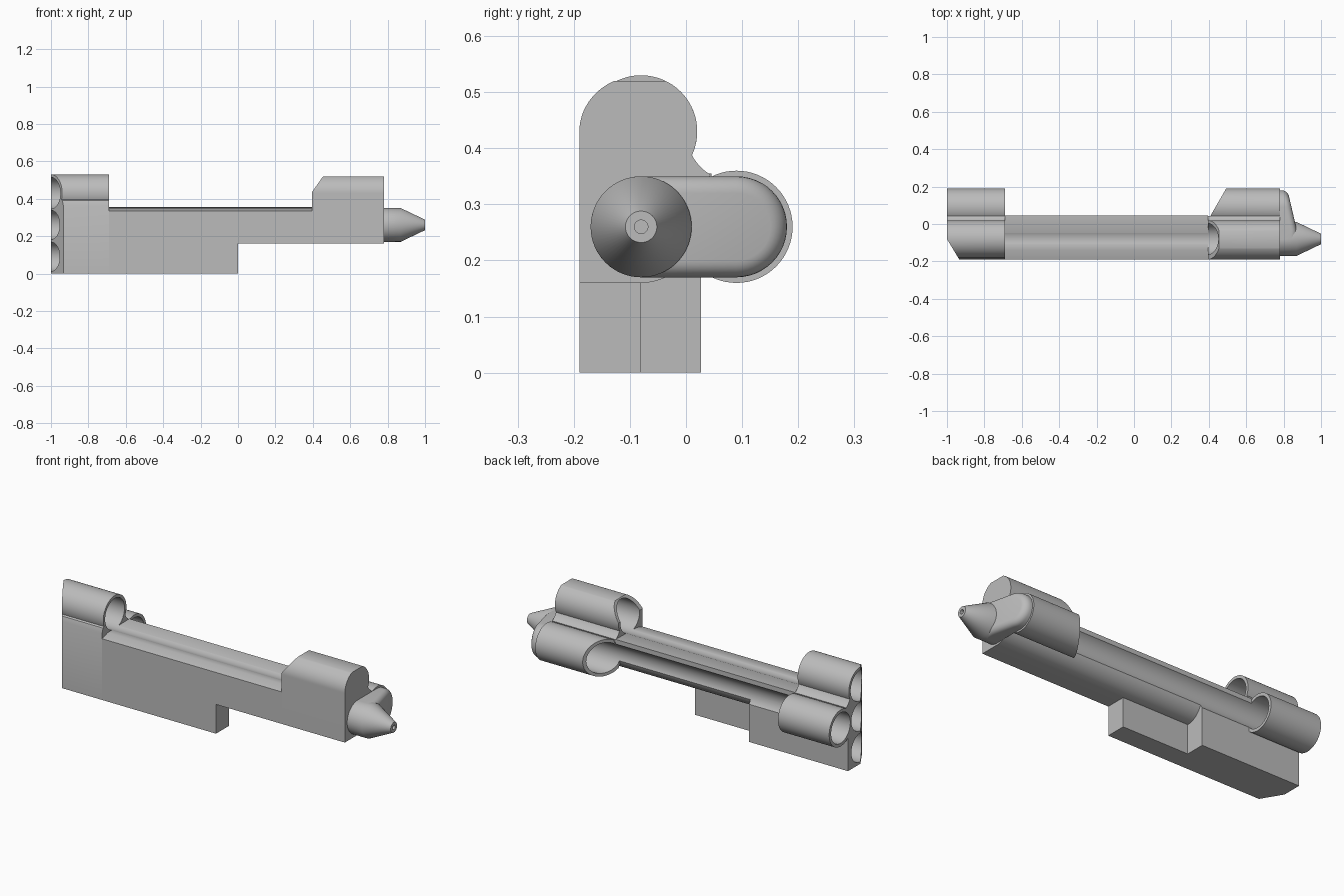
import bpy, bmesh, math
from mathutils import Vector

cube = bpy.data.objects.get("Cube")
if cube:
    bpy.data.objects.remove(cube, do_unlink=True)

grey = bpy.data.materials.new("plain_grey")
grey.use_nodes = True
grey.diffuse_color = (0.5, 0.5, 0.5, 1)
grey.node_tree.nodes["Principled BSDF"].inputs["Base Color"].default_value = grey.diffuse_color

# Barrel axes as (y, z)
TOP, MID, LOW, SIDE = (-0.08, 0.43), (-0.08, 0.26), (-0.08, 0.09), (0.09, 0.26)
FRONT = -0.19
R, BORE = 0.1, 0.08


def arc(centre, r, a0, a1, n=24, ry=None):
    """Points on an arc, in degrees, in the y-z plane."""
    pts = []
    for i in range(n + 1):
        a = math.radians(a0 + (a1 - a0) * i / n)
        pts.append((centre[0] + (ry or r) * math.cos(a), centre[1] + r * math.sin(a)))
    return pts


def circle(centre, r, n=64):
    return arc(centre, r, 0, 360 - 360 / n, n - 1)


def finish(name, bm):
    bmesh.ops.recalc_face_normals(bm, faces=bm.faces)
    me = bpy.data.meshes.new(name)
    bm.to_mesh(me)
    bm.free()
    me.materials.append(grey)
    ob = bpy.data.objects.new(name, me)
    bpy.context.scene.collection.objects.link(ob)
    return ob


def prism_mesh(profile, x0, x1, cuts=()):
    """Extrude a y-z profile along x, then trim it by planes (point, outward normal)."""
    bm = bmesh.new()
    face = bm.faces.new([bm.verts.new((x0, y, z)) for y, z in profile])
    new = bmesh.ops.extrude_face_region(bm, geom=[face])["geom"]
    bmesh.ops.translate(bm, vec=(x1 - x0, 0, 0),
                        verts=[v for v in new if isinstance(v, bmesh.types.BMVert)])
    bmesh.ops.recalc_face_normals(bm, faces=bm.faces)
    for co, no in cuts:
        res = bmesh.ops.bisect_plane(bm, geom=bm.verts[:] + bm.edges[:] + bm.faces[:],
                                     plane_co=co, plane_no=no, clear_outer=True)
        edges = [e for e in res["geom_cut"] if isinstance(e, bmesh.types.BMEdge)]
        bmesh.ops.holes_fill(bm, edges=[e for e in edges if e.is_boundary], sides=0)
    return bm


def prism(name, profile, x0, x1, cuts=()):
    return finish(name, prism_mesh(profile, x0, x1, cuts))


# Bores and the grooves that continue them along the body
cutters = {
    "top": prism("top_bore", circle(TOP, BORE + 0.004), -1.1, 0.7),
    "mid": prism("middle_bore", circle(MID, BORE - 0.002), -1.1, 0.3),
    "low": prism("lower_bore", circle(LOW, BORE - 0.002), -1.1, -0.45),
    "side": prism("side_bore", circle(SIDE, BORE + 0.003), -1.1, 0.7),
}
for c in cutters.values():
    c.hide_render = True


def bore(ob, *names):
    for n in names:
        m = ob.modifiers.new(n, "BOOLEAN")
        m.operation, m.solver, m.object = "DIFFERENCE", "EXACT", cutters[n]
    return ob


# Shared outline pieces
web = arc((0.09, 0.43), 0.09, 239, 207, 8)
top_right = arc(TOP, R, -25, 64)
rear_chamfer = ((-1, -0.08, 0), (-0.1, -0.06, 0))
top_slant = ((0.395, 0, 0.435), (-0.085, 0, 0.06))
side_slant = ((0.395, 0.02, 0), (-0.165, 0.095, 0))

parts = []

# Rear magazine block with the upper barrel
rear = [(FRONT, 0), (0.027, 0), (0.027, 0.28)] + web + arc(TOP, R, -25, 200, 48)
rear += [(-0.182, 0.39), (FRONT, 0.365)]
parts.append(bore(prism("rear_block", rear, -1, -0.69, [rear_chamfer]), *cutters))
parts.append(bore(prism("rear_side_barrel", circle(SIDE, R), -1, -0.69), "side", "mid"))

# Long body with grooves on top and at the back
mid_right = arc(MID, R, -90, 0)
body = [(FRONT, 0.16)] + mid_right + [(0.045, 0.31), (0.045, 0.355), (-0.14, 0.35), (FRONT, 0.335)]
parts.append(bore(prism("long_body", body, -0.69, 0.395), "top", "side", "mid"))

# Lower magazine housing and the narrow keel ahead of it
lower = [(FRONT, 0), (0.027, 0), (0.027, 0.25), (FRONT, 0.25)]
parts.append(bore(prism("lower_housing", lower, -0.69, -0.4), "low", "side", "mid"))
keel = [(FRONT, 0), (-0.08, 0), (-0.08, 0.165), (FRONT, 0.165)]
parts.append(prism("narrow_keel", keel, -0.4, 0))

# Front block with its slanted upper barrel
front = [(FRONT, 0.16)] + mid_right + web + top_right + arc(TOP, R, 116, 180, 20, 0.11)
parts.append(bore(prism("front_block", front, 0.395, 0.78, [top_slant]), "top", "side"))
parts.append(bore(prism("front_side_barrel", circle(SIDE, R), 0.395, 0.78, [side_slant]), "side"))

# Rounded manifold joining the side barrel to the nozzle
stadium = arc(MID, 0.09, 90, 270) + arc(SIDE, 0.09, -90, 90)
bm = prism_mesh(stadium, 0.78, 0.87, [((0.87, -0.03, 0), (0.215, 0.05, 0))])
rim = [e for e in bm.edges if all(v.co.x > 0.8 for v in e.verts)
       and len(e.link_faces) == 2 and e.calc_face_angle() > 0.9]
bmesh.ops.bevel(bm, geom=rim, offset=0.03, segments=6, profile=0.5, affect="EDGES")
parts.append(finish("manifold", bm))

# Conical nozzle with a small outlet
bm = bmesh.new()
rings = []
for x, r in [(0.78, 0.09), (0.87, 0.09), (1, 0.028), (1, 0.012), (0.94, 0.012)]:
    rings.append([bm.verts.new((x, y, z)) for y, z in circle(MID, r)])
for a, b in zip(rings, rings[1:]):
    for i in range(len(a)):
        j = (i + 1) % len(a)
        bm.faces.new((a[i], a[j], b[j], b[i]))
bm.faces.new(rings[0])
bm.faces.new(rings[-1])
parts.append(finish("nozzle", bm))

# Apply the cuts, remove the cutters and shade
bpy.context.view_layer.update()
deps = bpy.context.evaluated_depsgraph_get()
meshes = [bpy.data.meshes.new_from_object(p.evaluated_get(deps)) for p in parts]
for p, me in zip(parts, meshes):
    p.modifiers.clear()
    p.data = me
    me.name = p.name
    for f in me.polygons:
        f.use_smooth = True
        f.material_index = 0
    me.set_sharp_from_angle(angle=math.radians(30))
for c in cutters.values():
    bpy.data.objects.remove(c, do_unlink=True)
